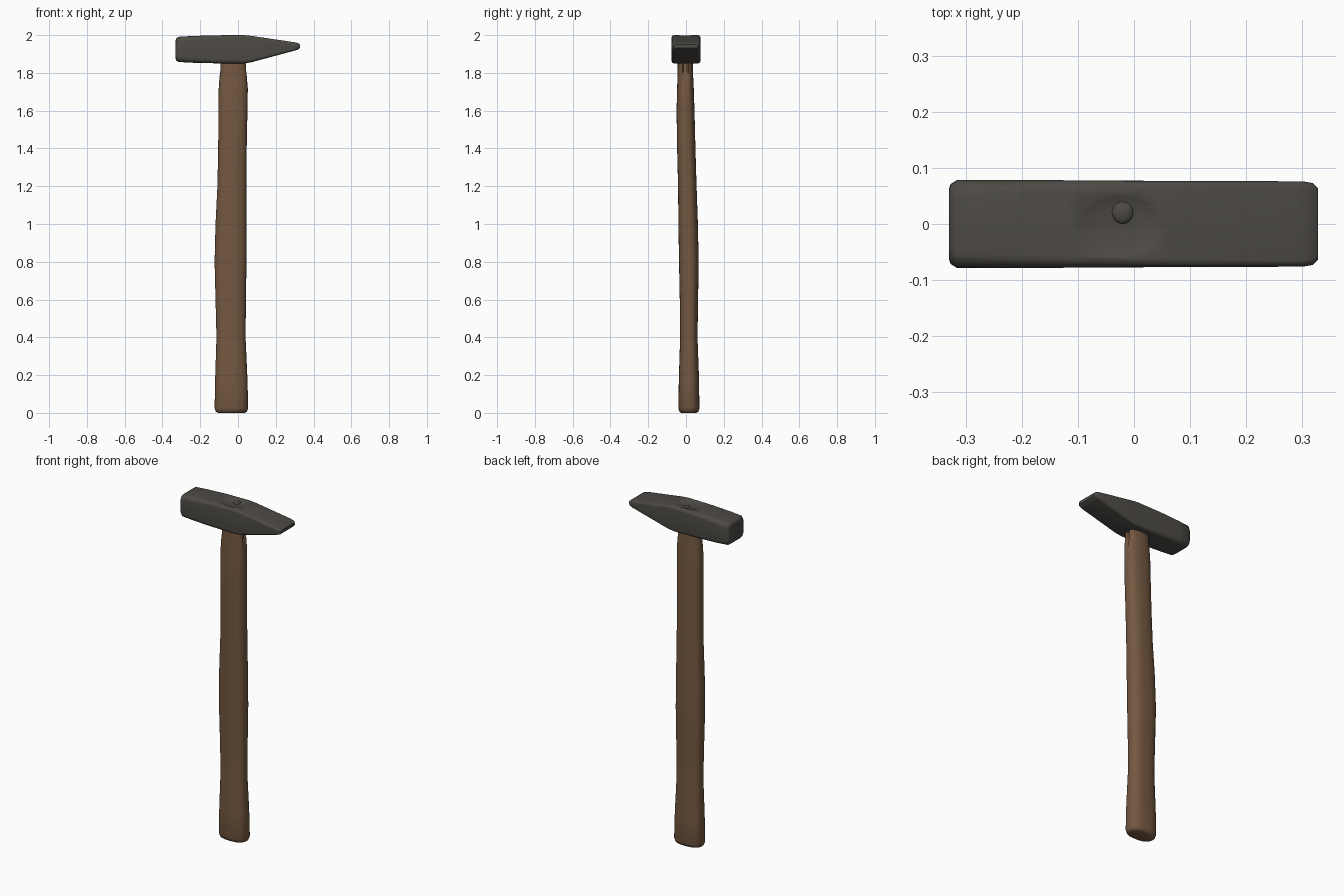
import bpy, bmesh, math
from mathutils import Vector

if "Cube" in bpy.data.objects:
    bpy.data.objects.remove(bpy.data.objects["Cube"], do_unlink=True)


def material(name, colour):
    m = bpy.data.materials.new(name)
    m.use_nodes = True
    m.diffuse_color = colour
    m.node_tree.nodes["Principled BSDF"].inputs["Base Color"].default_value = colour
    return m


wood = material("brown wood", (0.175, 0.098, 0.052, 1))
steel = material("dark steel", (0.075, 0.069, 0.060, 1))


def smooth(obj, degrees):
    bpy.ops.object.select_all(action="DESELECT")
    bpy.context.view_layer.objects.active = obj
    obj.select_set(True)
    bpy.ops.object.shade_smooth_by_angle(angle=math.radians(degrees))


def loft(name, rings, mat):
    """Skin a list of equal-length rings and cap both ends."""
    bm = bmesh.new()
    loops = [[bm.verts.new(p) for p in ring] for ring in rings]
    n = len(loops[0])
    for a, b in zip(loops, loops[1:]):
        for i in range(n):
            j = (i + 1) % n
            bm.faces.new((a[i], a[j], b[j], b[i]))
    bm.faces.new(loops[0][::-1])
    bm.faces.new(loops[-1])
    bmesh.ops.recalc_face_normals(bm, faces=bm.faces)
    mesh = bpy.data.meshes.new(name)
    bm.to_mesh(mesh)
    bm.free()
    mesh.materials.append(mat)
    obj = bpy.data.objects.new(name, mesh)
    bpy.context.collection.objects.link(obj)
    return obj


def oval(z, x0, x1, y0, y1, groove=0, n=40):
    """Slightly squared oval, with an optional groove on its +x side."""
    ring = []
    for i in range(n):
        a = 2 * math.pi * i / n
        c, s = math.cos(a), math.sin(a)
        x = math.copysign(abs(c) ** 0.8, c)
        y = math.copysign(abs(s) ** 0.8, s)
        dent = groove if i in (0, n - 1, 1) else 0
        ring.append(Vector(((x0 + x1) / 2 + x * (x1 - x0) / 2 - dent,
                            (y0 + y1) / 2 + y * (y1 - y0) / 2, z)))
    return ring


def rounded_rect(x, z0, z1, half_y, r, steps=5):
    """Rounded rectangle in the plane across the head."""
    ring = []
    r = min(r, (z1 - z0) / 2 - 0.001)
    corners = ((1, 1), (-1, 1), (-1, -1), (1, -1))
    for k, (sy, sz) in enumerate(corners):
        cy = sy * (half_y - r)
        cz = z1 - r if sz > 0 else z0 + r
        for i in range(steps + 1):
            a = (k + i / steps) * math.pi / 2
            ring.append(Vector((x, cy + r * math.cos(a), cz + r * math.sin(a))))
    return ring


# Handle: swelling oval shaft with a rounded butt
handle = loft("handle", [oval(*s) for s in (
    (0.0, -0.105, 0.035, -0.025, 0.055),
    (0.006, -0.117, 0.047, -0.035, 0.066),
    (0.025, -0.124, 0.054, -0.04, 0.071),
    (0.18, -0.121, 0.05, -0.038, 0.069),
    (0.4, -0.114, 0.04, -0.031, 0.061),
    (0.6, -0.119, 0.042, -0.033, 0.064),
    (0.8, -0.124, 0.045, -0.037, 0.067),
    (1.0, -0.119, 0.045, -0.04, 0.063),
    (1.2, -0.109, 0.045, -0.042, 0.056),
    (1.4, -0.105, 0.046, -0.047, 0.05),
    (1.6, -0.103, 0.05, -0.05, 0.045),
    (1.72, -0.102, 0.052, -0.047, 0.041),
    (1.78, -0.098, 0.05, -0.045, 0.038, 0.008),
    (1.82, -0.092, 0.045, -0.044, 0.037, 0.014),
    (1.93, -0.092, 0.045, -0.044, 0.037, 0.014))], wood)
smooth(handle, 50)

# Head: square poll tapering to a cross peen
head = loft("head", [rounded_rect(*s) for s in (
    (-0.33, 1.874, 1.974, 0.062, 0.024),
    (-0.327, 1.866, 1.983, 0.071, 0.028),
    (-0.316, 1.858, 1.991, 0.078, 0.028),
    (-0.25, 1.854, 1.995, 0.078, 0.025),
    (-0.13, 1.851, 1.999, 0.078, 0.02),
    (0.03, 1.85, 2.0, 0.077, 0.016),
    (0.07, 1.856, 1.996, 0.077, 0.015),
    (0.3, 1.918, 1.962, 0.076, 0.012),
    (0.319, 1.924, 1.957, 0.073, 0.012),
    (0.328, 1.932, 1.95, 0.064, 0.008))], steel)

# Shallow dish in the top of the head, around the eye
bpy.ops.mesh.primitive_uv_sphere_add(segments=32, ring_count=24, location=(-0.026, -0.004, 2.017))
cutter = bpy.context.object
cutter.name = "eye_cutter"
cutter.scale = (0.098, 0.073, 0.028)
cutter.data.materials.append(steel)
cutter.hide_render = True
cut = head.modifiers.new("eye dish", "BOOLEAN")
cut.object = cutter
cut.solver = "EXACT"
bpy.context.view_layer.objects.active = head
bpy.ops.object.modifier_apply(modifier=cut.name)
bpy.data.objects.remove(cutter, do_unlink=True)
smooth(head, 40)

# Wedge end standing in the dish
bpy.ops.mesh.primitive_uv_sphere_add(segments=20, ring_count=12, location=(-0.02, 0.022, 1.988))
wedge = bpy.context.object
wedge.name = "wedge_end"
wedge.scale = (0.02, 0.022, 0.011)
wedge.data.materials.append(steel)
smooth(wedge, 60)
